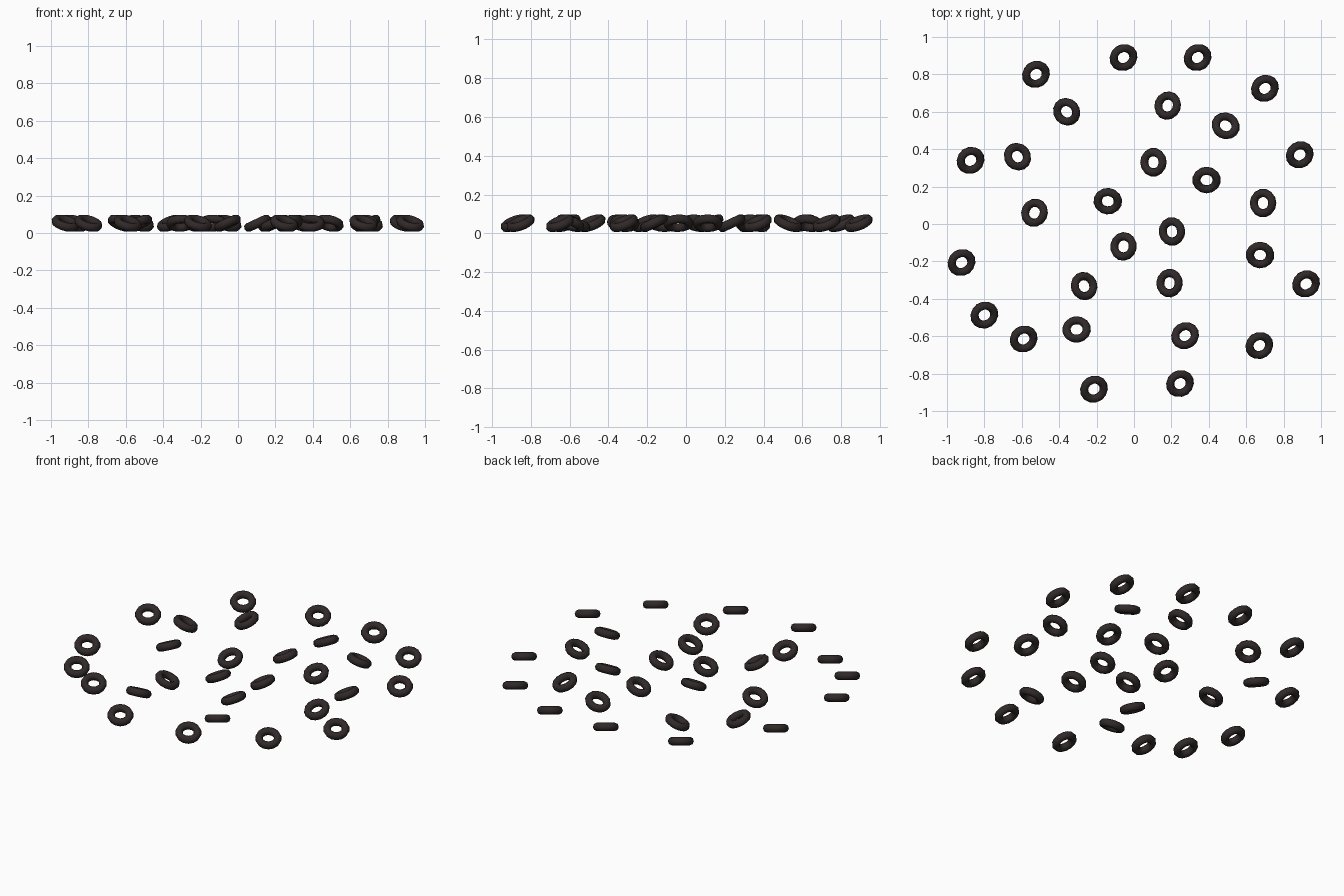
import bpy
from math import radians
from mathutils import Matrix

if "Cube" in bpy.data.objects:
    bpy.data.objects.remove(bpy.data.objects["Cube"])

TILT = radians(25)     # every ring leans by the same amount
HEIGHT = 0.052         # height of ring centres

dark = bpy.data.materials.new("dark brown")
dark.diffuse_color = (0.03, 0.022, 0.022, 1)
dark.use_nodes = True
dark.node_tree.nodes["Principled BSDF"].inputs["Base Color"].default_value = dark.diffuse_color

# Shared ring mesh, slightly thicker along its axis
bpy.ops.mesh.primitive_torus_add(major_segments=14, minor_segments=8,
                                 major_radius=0.0545, minor_radius=0.0225)
master = bpy.context.object
mesh = master.data
mesh.name = "ring"
mesh.transform(Matrix.Diagonal((1, 1, 1.08, 1)))
mesh.materials.append(dark)
bpy.ops.object.shade_smooth_by_angle(angle=radians(50))
bpy.data.objects.remove(master)


def ring(name, x, y, lean):
    """Place one ring whose axis leans towards the compass angle `lean`."""
    ob = bpy.data.objects.new(name, mesh)
    bpy.context.collection.objects.link(ob)
    ob.matrix_world = (Matrix.Translation((x, y, HEIGHT))
                       @ Matrix.Rotation(radians(lean), 4, 'Z')
                       @ Matrix.Rotation(TILT, 4, 'Y'))


# Outer circle: all lean the same way
outer = [(-0.524, 0.80), (-0.056, 0.89), (0.34, 0.89), (0.70, 0.725),
         (-0.874, 0.34), (0.886, 0.37), (-0.922, -0.206), (0.92, -0.32),
         (-0.80, -0.487), (-0.59, -0.615), (0.67, -0.65), (-0.214, -0.883),
         (0.246, -0.853)]
for i, (x, y) in enumerate(outer):
    ring(f"outer_ring_{i + 1}", x, y, -55)

# Inner scatter: x, y and turn relative to the outer rings
inner = [(-0.36, 0.60, -85), (0.18, 0.633, -145), (0.49, 0.525, 115),
         (-0.623, 0.36, 95), (0.104, 0.33, -125), (0.388, 0.235, -35),
         (-0.532, 0.06, -150), (-0.14, 0.122, -40), (0.69, 0.112, -125),
         (0.203, -0.04, -120), (-0.056, -0.12, -135), (0.674, -0.166, -38),
         (-0.267, -0.332, 75), (0.19, -0.316, -130), (-0.307, -0.564, 150),
         (0.273, -0.597, 180)]
for i, (x, y, turn) in enumerate(inner):
    ring(f"inner_ring_{i + 1}", x, y, turn - 55)
